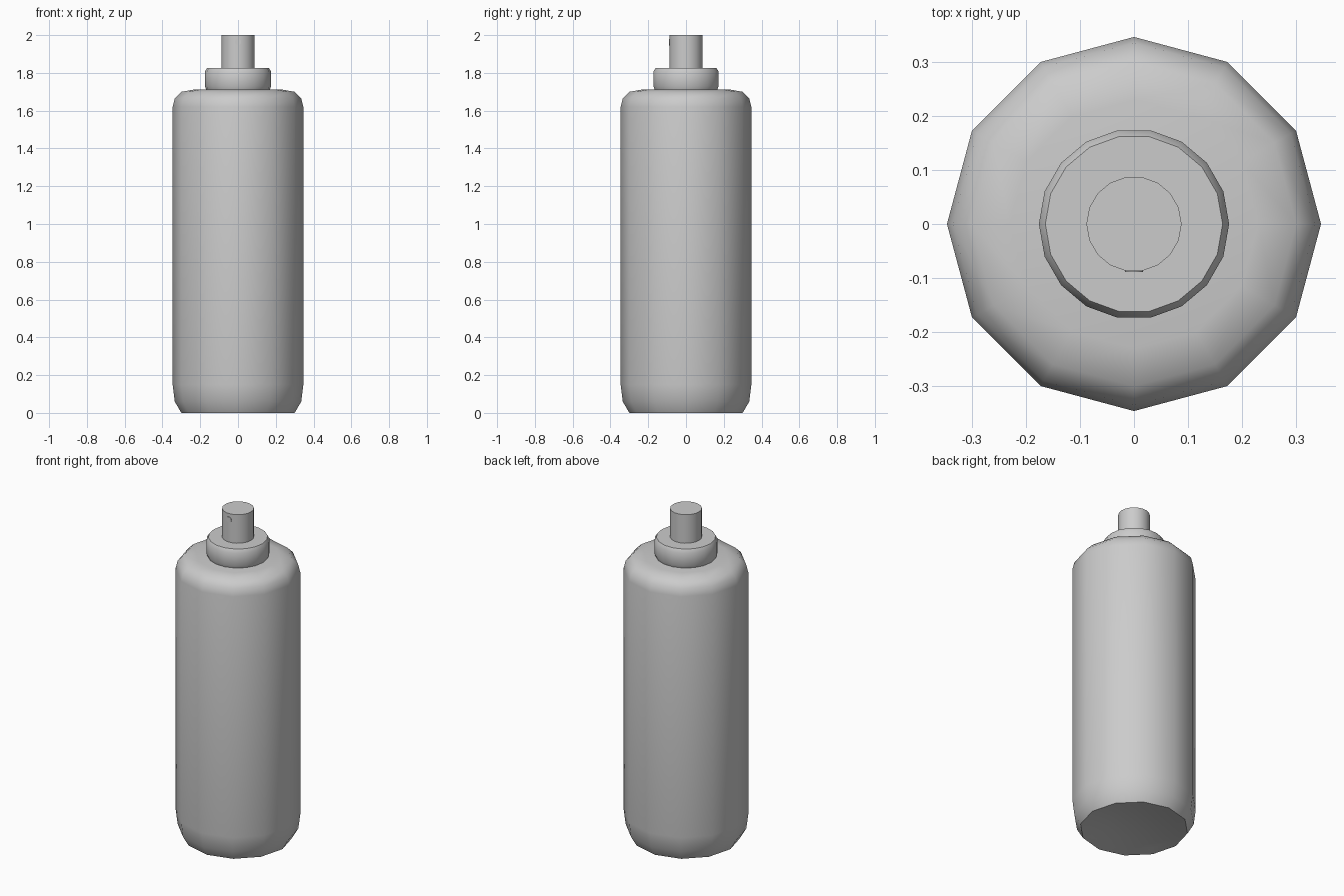
import bpy, bmesh, math

if "Cube" in bpy.data.objects:
    bpy.data.objects.remove(bpy.data.objects["Cube"])


def lathe(name, profile, sides, angle):
    """Revolve (radius, z) points round z; radius 0 closes to a point."""
    bm = bmesh.new()
    rings = []
    for r, z in profile:
        if r == 0:
            rings.append([bm.verts.new((0, 0, z))] * sides)
        else:
            rings.append([bm.verts.new((r * math.cos(2 * math.pi * i / sides),
                                        r * math.sin(2 * math.pi * i / sides), z))
                          for i in range(sides)])
    for a, b in zip(rings, rings[1:]):
        for i in range(sides):
            j = (i + 1) % sides
            bm.faces.new(list(dict.fromkeys((a[i], a[j], b[j], b[i]))))
    bmesh.ops.recalc_face_normals(bm, faces=bm.faces)
    mesh = bpy.data.meshes.new(name)
    bm.to_mesh(mesh)
    bm.free()
    obj = bpy.data.objects.new(name, mesh)
    bpy.context.collection.objects.link(obj)
    bpy.ops.object.select_all(action='DESELECT')
    obj.select_set(True)
    bpy.context.view_layer.objects.active = obj
    bpy.ops.object.shade_smooth_by_angle(angle=math.radians(angle))
    return obj


# Twelve-sided can with rounded shoulders and a slightly dished base
lathe("can_body", [(0, 0.03), (0.15, 0.025), (0.25, 0.008), (0.30, 0.0),
                   (0.335, 0.06), (0.346, 0.15), (0.346, 1.62),
                   (0.335, 1.665), (0.30, 1.70), (0.23, 1.712), (0, 1.712)], 12, 65)

# Collar with softened rims
lathe("collar", [(0, 1.705), (0.165, 1.705), (0.176, 1.73), (0.176, 1.805),
                 (0.164, 1.826), (0, 1.826)], 18, 40)

# Spray button
lathe("spray_button", [(0, 1.82), (0.088, 1.82), (0.088, 2.0), (0, 2.0)], 18, 40)

# Small nozzle disc on the front of the button
nozzle = lathe("nozzle", [(0, -0.004), (0.017, -0.004), (0.017, 0.002), (0, 0.002)], 12, 40)
nozzle.rotation_euler = (math.pi / 2, 0, 0)
nozzle.location = (0, -0.0868, 1.963)
